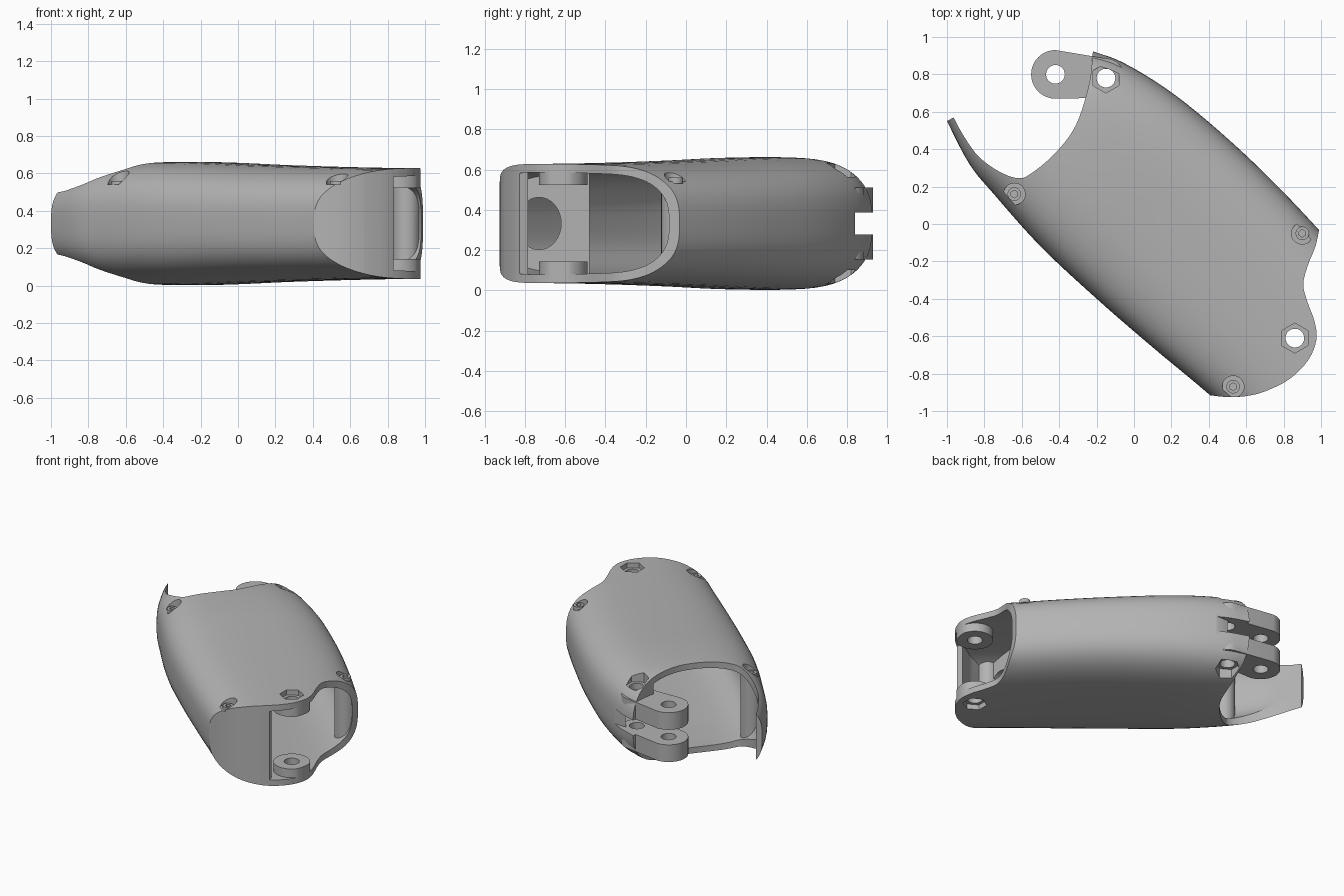
import bpy, bmesh, math
from mathutils import Vector

cube = bpy.data.objects.get("Cube")
if cube:
    bpy.data.objects.remove(cube, do_unlink=True)

grey = bpy.data.materials.new("light grey plastic")
grey.use_nodes = True
grey.diffuse_color = (0.45, 0.45, 0.45, 1)
grey.node_tree.nodes["Principled BSDF"].inputs["Base Color"].default_value = (0.45, 0.45, 0.45, 1)

MID = 0.332   # height of the split plane


def make(name, rings):
    """Closed solid skinned over equal rings of points."""
    bm = bmesh.new()
    loops = [[bm.verts.new(p) for p in ring] for ring in rings]
    for a, b in zip(loops, loops[1:]):
        for i in range(len(a)):
            j = (i + 1) % len(a)
            bm.faces.new((a[i], a[j], b[j], b[i]))
    bm.faces.new(loops[0][::-1])
    bm.faces.new(loops[-1])
    bmesh.ops.recalc_face_normals(bm, faces=bm.faces)
    me = bpy.data.meshes.new(name)
    bm.to_mesh(me)
    bm.free()
    me.materials.append(grey)
    ob = bpy.data.objects.new(name, me)
    bpy.context.collection.objects.link(ob)
    return ob


def prism(name, outline, z0, z1):
    return make(name, [[(x, y, z) for x, y in outline] for z in (z0, z1)])


def disc(x, y, r, z0, z1, sides=32):
    turn = math.pi / 6 if sides == 6 else 0
    ring = [(x + r * math.cos(turn + math.tau * i / sides),
             y + r * math.sin(turn + math.tau * i / sides)) for i in range(sides)]
    return prism("round_piece", ring, z0, z1)


def box(x0, x1, y0, y1, z0, z1):
    return prism("block", [(x0, y0), (x1, y0), (x1, y1), (x0, y1)], z0, z1)


def combine(target, operation, *tools):
    """Boolean each tool into the target and discard the tool."""
    bpy.context.view_layer.objects.active = target
    for tool in tools:
        mod = target.modifiers.new("combine", 'BOOLEAN')
        mod.operation, mod.solver, mod.object = operation, 'EXACT', tool
        bpy.ops.object.modifier_apply(modifier=mod.name)
        bpy.data.objects.remove(tool, do_unlink=True)


def smooth_path(points, steps):
    """Catmull-Rom curve through points of any dimension."""
    pts = [Vector(p) for p in points]
    pts = [pts[0] * 2 - pts[1]] + pts + [pts[-1] * 2 - pts[-2]]
    out = []
    for a, b, c, d in zip(pts, pts[1:], pts[2:], pts[3:]):
        for k in range(steps):
            t = k / steps
            out.append(0.5 * (2 * b + (c - a) * t + (2 * a - 5 * b + 4 * c - d) * t * t
                              + (3 * b - a - 3 * c + d) * t ** 3))
    return out + [pts[-2]]


# Two long edges of the body in plan, and its half height along the length
EDGE_A = [(.8, -1.26), (.4, -.91), (.1, -.66), (-.2, -.4), (-.5, -.12),
          (-.75, .16), (-.88, .32), (-1, .55), (-1.06, .68)]
EDGE_B = [(1.4, -.46), (1.1, -.15), (.8, .17), (.52, .44), (.22, .69),
          (-.05, .86), (-.22, .925), (-.4, 1), (-.5, 1.06)]
HALF = [.295, .298, .305, .315, .328, .325, .29, .25, .24]


def loft(name, inset):
    side_a = smooth_path([(x, y, 0) for x, y in EDGE_A], 5)
    side_b = smooth_path([(x, y, 0) for x, y in EDGE_B], 5)
    heights = smooth_path([(h, 0, 0) for h in HALF], 5)
    rings = []
    for a, b, h in zip(side_a, side_b, heights):
        half = (b - a) / 2
        half *= 1 - inset / half.length
        ring = []
        for i in range(64):
            t = math.tau * (i + .5) / 64
            c, s = math.cos(t), math.sin(t)
            p = (a + b) / 2 + half * math.copysign(abs(c) ** (2 / 3), c)
            p.z = MID + (h.x - inset) * math.copysign(abs(s) ** (2 / 3), s)
            ring.append(p)
        rings.append(ring)
    return make(name, rings)


# Outer body: loft trimmed to its plan outline
base_end = smooth_path([(.4, -.915), (.5, -.925), (.6, -.92), (.7, -.895), (.83, -.83),
                        (.93, -.73), (.975, -.62), (.965, -.52), (.925, -.41),
                        (.905, -.32), (.93, -.22), (.97, -.12), (.99, -.03)], 4)
tip_arc = smooth_path([(-.22, .92), (-.24, .75), (-.31, .53), (-.42, .38), (-.55, .27),
                       (-.62, .245), (-.72, .28), (-.83, .36), (-.91, .47), (-.965, .57)], 5)
outline = [(.3, -1)] + [tuple(p) for p in base_end] + [(1.2, .1), (.6, .8), (0, 1.2), (-.22, 1.2)]
outline += [tuple(p) for p in tip_arc] + [(-1, .55), (-1.3, .4), (-1, -.5), (-.5, -1)]
shell = loft("finger_shell", 0)
combine(shell, 'INTERSECT', prism("plan", outline, -.2, 1))

# Cavity, open at both ends but closed by the front wall
cavity = loft("cavity", .043)
combine(cavity, 'INTERSECT', prism("cavity_plan", [
    (.3, -.87), (.6, -.875), (.7, -.85), (.82, -.785), (.845, -.87), (1.7, -.9),
    (1.7, .5), (0, 2), (-1.5, 2), (-1.5, -.5)], -.2, 1))

# Solid features left standing inside: hinge bosses, screw posts, cable wall
HINGE, KNUCKLE, LUG = (.86, -.61), (-.15, .78), (-.42, .8)
SCREWS = [(.9, -.05), (.53, -.87), (-.64, .16)]
wall = box(.48, .54, -1, -.48, -.1, .8)
hole = make("cable_hole", [[(x, -.73 + .11 * math.cos(math.tau * i / 32),
                             MID + .13 * math.sin(math.tau * i / 32)) for i in range(32)]
                           for x in (.4, .7)])
combine(wall, 'DIFFERENCE', hole)
combine(cavity, 'DIFFERENCE', wall)
for (x, y), r, gap in ((HINGE, .121, .19), (KNUCKLE, .11, .175)):
    combine(cavity, 'DIFFERENCE', disc(x, y, r, -.2, MID - gap), disc(x, y, r, MID + gap, 1))
for x, y in SCREWS:
    combine(cavity, 'DIFFERENCE', disc(x, y, .073, -.2, 1))
combine(shell, 'DIFFERENCE', cavity)

# Screw recesses, pin holes with hexagonal nut pockets, knuckle slot
for x, y in SCREWS:
    combine(shell, 'DIFFERENCE', disc(x, y, .058, .54, 1), disc(x, y, .022, .45, .6, 6))
for (x, y), depth in ((HINGE, .26), (KNUCKLE, .23)):
    combine(shell, 'DIFFERENCE', disc(x, y, .05, -.2, 1),
            disc(x, y, .08, MID + depth, 1, 6), disc(x, y, .08, -.2, MID - depth, 6))
combine(shell, 'DIFFERENCE', box(-.4, .02, .84, 1.1, MID - .055, MID + .055))

# Two flat hinge arms reaching out of the tip end
parts = [shell]
for name, z in (("lower_hinge_arm", MID - .18), ("upper_hinge_arm", MID + .055)):
    ring = [(LUG[0] + .13 * math.cos(t), LUG[1] + .13 * math.sin(t))
            for t in (math.pi * (.5 + i / 20) for i in range(21))]
    ring += [(KNUCKLE[0] + .1 * math.cos(t), KNUCKLE[1] + .105 * math.sin(t))
             for t in (math.pi * (i / 16 - .5) for i in range(17))]
    arm = prism(name, ring, z, z + .125)
    for x, y in (LUG, KNUCKLE):
        combine(arm, 'DIFFERENCE', disc(x, y, .05, -.2, 1))
    parts.append(arm)

# Screw heads sunk into the recesses
for i, (x, y) in enumerate(SCREWS):
    head = disc(x, y, .036, .53, .56)
    head.name = f"screw_head_{i + 1}"
    combine(head, 'DIFFERENCE', disc(x, y, .02, .5, .6, 6))
    parts.append(head)

bpy.ops.object.select_all(action='DESELECT')
for ob in parts:
    ob.select_set(True)
bpy.context.view_layer.objects.active = shell
bpy.ops.object.shade_smooth_by_angle(angle=math.radians(30))
